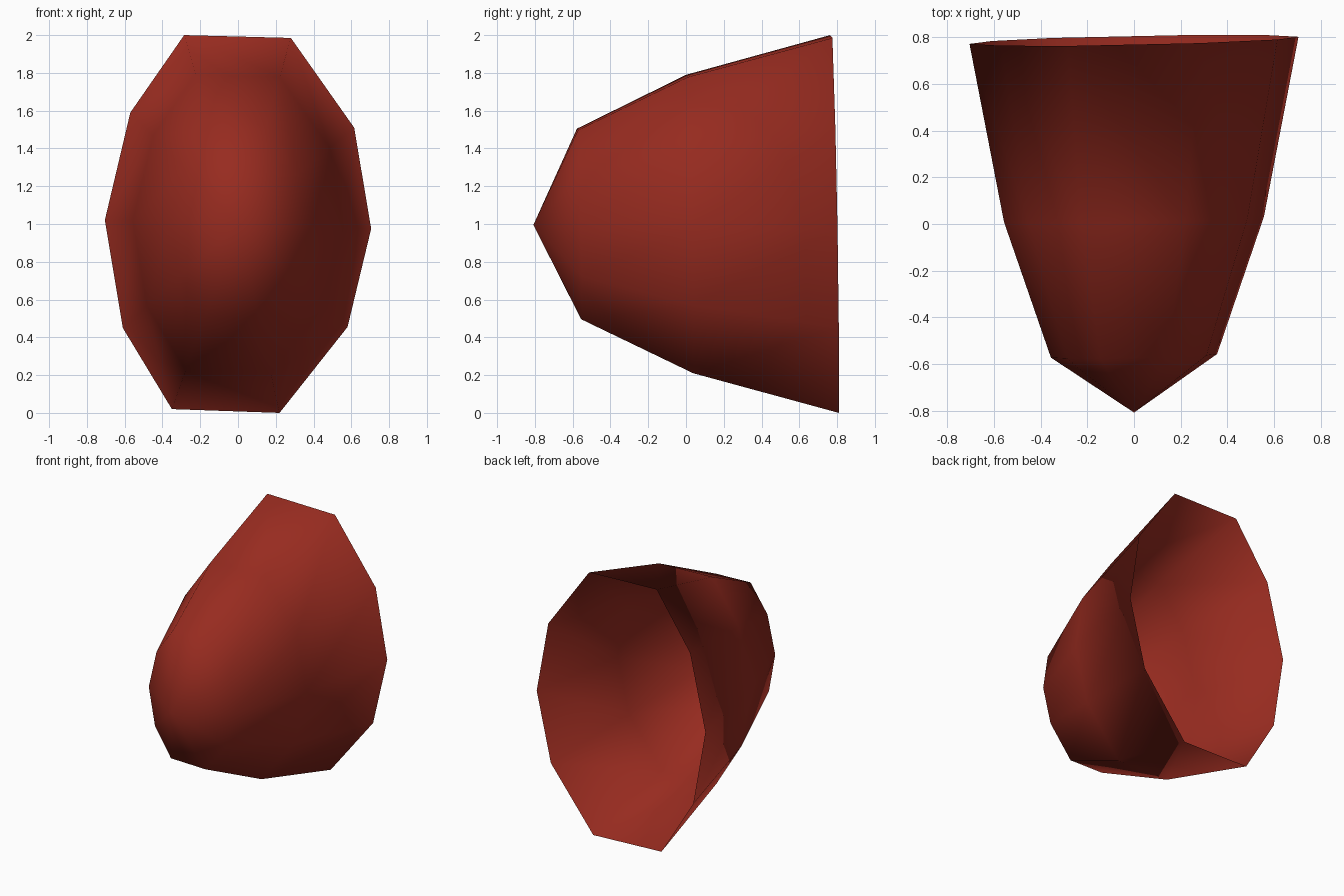
import bpy, bmesh

if "Cube" in bpy.data.objects:
    bpy.data.objects.remove(bpy.data.objects["Cube"])

# Ten-sided rim outline (x, z), seen from the front
RIM = [(-0.285, 2.0), (0.28, 1.985), (0.615, 1.51), (0.705, 0.975), (0.58, 0.455),
       (0.22, 0.0), (-0.35, 0.02), (-0.61, 0.45), (-0.705, 1.02), (-0.57, 1.59)]
# Scale of the outline and depth of each ring, back to front
RINGS = [(1.0, 0.787), (0.79, 0.02), (0.505, -0.565)]

red = bpy.data.materials.new("dull_red")
red.diffuse_color = (0.31, 0.024, 0.014, 1.0)
red.use_nodes = True
red.node_tree.nodes["Principled BSDF"].inputs["Base Color"].default_value = red.diffuse_color

bm = bmesh.new()


def make_ring(scale, depth):
    """A scaled copy of the rim, tilted slightly as a whole."""
    verts = []
    for x, z in RIM:
        px, pz = x * scale, (z - 1.0) * scale
        verts.append(bm.verts.new((px, depth + 0.021 * px - 0.018 * pz, 1.0 + pz)))
    return verts


rings = [make_ring(s, d) for s, d in RINGS]
apex = bm.verts.new((0.0, -0.808, 0.995))
n = len(RIM)

# Side bands
for back, front in zip(rings, rings[1:]):
    for i in range(n):
        j = (i + 1) % n
        bm.faces.new((back[i], front[i], front[j], back[j]))

# Pointed front
for i in range(n):
    bm.faces.new((rings[-1][i], apex, rings[-1][(i + 1) % n]))
bmesh.ops.recalc_face_normals(bm, faces=bm.faces[:])
if sum(f.normal.y for f in apex.link_faces) > 0:
    bmesh.ops.reverse_faces(bm, faces=bm.faces[:])
for f in bm.faces:
    f.smooth = True

# Temporary back disc turns the rim shading forward; the shell itself stays open
cap = bm.faces.new(rings[0])
cap.normal_update()
if cap.normal.y > 0:
    cap.normal_flip()
bm.normal_update()
normals = [v.normal.copy() for v in bm.verts]
bm.faces.remove(cap)

mesh = bpy.data.meshes.new("rounded_shell")
bm.to_mesh(mesh)
bm.free()
mesh.normals_split_custom_set_from_vertices(normals)
mesh.materials.append(red)
shell = bpy.data.objects.new("rounded_shell", mesh)
bpy.context.collection.objects.link(shell)
